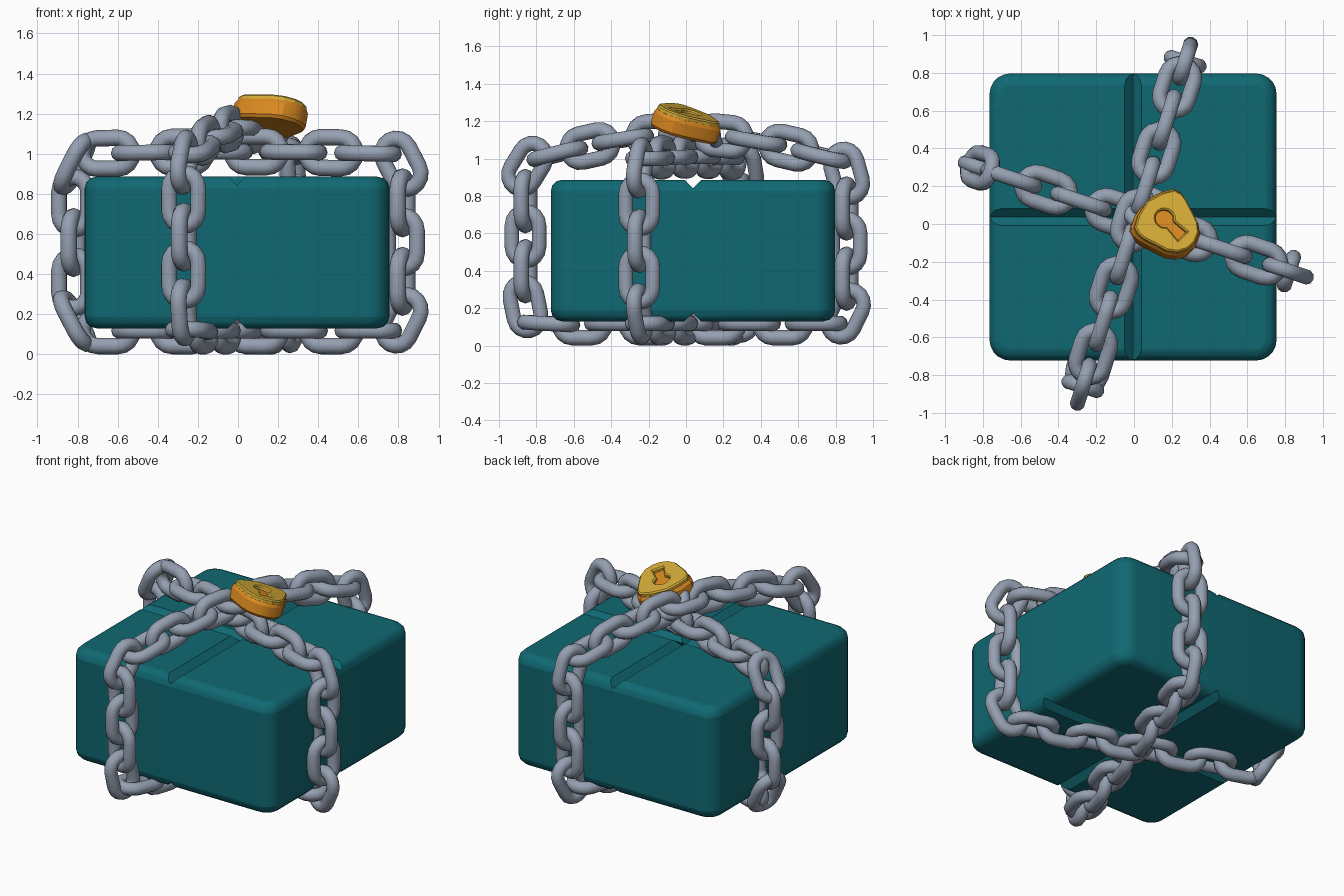
import bpy, bmesh, math
from mathutils import Vector, Matrix

if "Cube" in bpy.data.objects:
    bpy.data.objects.remove(bpy.data.objects["Cube"])

def material(name, rgb):
    m = bpy.data.materials.new(name)
    m.diffuse_color = (*rgb, 1)
    m.use_nodes = True
    m.node_tree.nodes["Principled BSDF"].inputs["Base Color"].default_value = m.diffuse_color
    return m

TEAL = material("teal", (0.005, 0.14, 0.17))
STEEL = material("steel_grey", (0.30, 0.35, 0.44))
GOLD = material("gold", (0.68, 0.42, 0.04))
ORANGE = material("orange_brass", (0.70, 0.25, 0.015))

def finish(name, bm, mat, angle=35):
    bmesh.ops.recalc_face_normals(bm, faces=bm.faces)
    me = bpy.data.meshes.new(name)
    bm.to_mesh(me)
    bm.free()
    ob = bpy.data.objects.new(name, me)
    bpy.context.collection.objects.link(ob)
    if mat:
        me.materials.append(mat)
    select(ob)
    bpy.ops.object.shade_smooth_by_angle(angle=math.radians(angle))
    return ob

def select(ob):
    bpy.ops.object.select_all(action='DESELECT')
    ob.select_set(True)
    bpy.context.view_layer.objects.active = ob

# --- Box: rounded block with V grooves crossing on top and bottom
C = Vector((-0.005, 0.037, 0.508))
HX, HZ = 0.76, 0.378
bm = bmesh.new()
bmesh.ops.create_cube(bm, size=1, matrix=Matrix.Translation(C) @ Matrix.Diagonal((2 * HX, 2 * HX, 2 * HZ, 1)))
upright = [e for e in bm.edges if abs(e.verts[0].co.z - e.verts[1].co.z) > 0.1]
bmesh.ops.bevel(bm, geom=upright, offset=0.11, segments=5, profile=0.5, affect='EDGES')
box = finish("box", bm, TEAL)
bev = box.modifiers.new("round", 'BEVEL')
bev.width, bev.segments, bev.limit_method = 0.06, 3, 'ANGLE'
bev.angle_limit = math.radians(40)
select(box)
bpy.ops.object.modifier_apply(modifier="round")
for axis in ('X', 'Y'):
    bm = bmesh.new()
    for s in (-1, 1):
        bmesh.ops.create_cone(bm, cap_ends=True, segments=4, radius1=0.044, radius2=0.044, depth=2,
                              matrix=Matrix.Translation(C + Vector((0, 0, s * HZ)))
                              @ Matrix.Rotation(math.pi / 2, 4, axis))
    # turn each bar so a ridge points into the box
    zs = [abs(abs(v.co.z - C.z) - HZ) for v in bm.verts]
    if max(zs) < 0.04:
        raise RuntimeError("groove bars are not edge down")
    cutter = finish("groove_cutter", bm, None)
    cutter.hide_render = True
    cut = box.modifiers.new("groove", 'BOOLEAN')
    cut.operation, cut.solver, cut.object = 'DIFFERENCE', 'EXACT', cutter
    select(box)
    bpy.ops.object.modifier_apply(modifier="groove")
    bpy.data.objects.remove(cutter)
bpy.ops.object.shade_smooth_by_angle(angle=math.radians(35))

# --- Chains
def add_link(bm, mat, length=0.345, width=0.235, r=0.041, sides=10):
    R, a = width / 2 - r, (length - width) / 2
    rings = []
    for side in (1, -1):
        for k in range(9):
            t = math.radians(-90 + 22.5 * k) + (0 if side == 1 else math.pi)
            ring = []
            for j in range(sides):
                p = 2 * math.pi * j / sides
                q = R + r * math.cos(p)
                ring.append(bm.verts.new(mat @ Vector((side * a + q * math.cos(t), q * math.sin(t), r * math.sin(p)))))
            rings.append(ring)
    for i, ring in enumerate(rings):
        nxt = rings[(i + 1) % len(rings)]
        for j in range(sides):
            k = (j + 1) % sides
            bm.faces.new((ring[j], nxt[j], nxt[k], ring[k]))

def loop_path(half, z_low, z_top, start_z, rise, r=0.08):
    """Rounded upright rectangle, its top run arched by rise."""
    pts = [Vector((half, start_z))]
    def corner(cx, cz, a0):
        for k in range(7):
            a = math.radians(a0 + 15 * k)
            pts.append(Vector((cx + r * math.cos(a), cz + r * math.sin(a))))
    corner(half - r, z_top - r, 0)
    w = half - r
    for k in range(1, 30):
        u = w - 2 * w * k / 30
        pts.append(Vector((u, z_top + rise * math.cos(math.pi * u / (2 * w)))))
    corner(-w, z_top - r, 90)
    corner(-w, z_low + r, 180)
    corner(w, z_low + r, 270)
    return pts

def sampler(pts):
    n = len(pts)
    lens = [(pts[(i + 1) % n] - pts[i]).length for i in range(n)]
    total = sum(lens)
    def at(s):
        s %= total
        for i in range(n):
            if s <= lens[i]:
                return pts[i].lerp(pts[(i + 1) % n], s / lens[i])
            s -= lens[i]
        return pts[0]
    return at, total

def chain(name, count, direction, centre, path):
    at, total = sampler(path)
    u = Vector((math.cos(direction), math.sin(direction), 0))
    side = Vector((0, 0, 1)).cross(u)
    bm = bmesh.new()
    for i in range(count):
        s = total * i / count
        p, d = at(s), at(s + 0.09) - at(s - 0.09)
        t = (u * d.x + Vector((0, 0, d.y))).normalized()
        nrm = side.cross(t)
        wide, thin = (nrm, side) if i % 2 == 0 else (side, nrm)
        m = Matrix((t, wide, thin)).transposed().to_4x4()
        add_link(bm, Matrix.Translation(centre + u * p.x + Vector((0, 0, p.y))) @ m)
    return finish(name, bm, STEEL, 80)

chain("side_to_side_chain", 26, math.radians(-18.5), Vector((0, 0.025, 0)),
      loop_path(0.865, 0.118, 1.0, 0.56, 0.01))
chain("front_to_back_chain", 28, math.radians(-107.5), Vector((0, 0, 0)),
      loop_path(0.90, 0.118, 1.0, 0.585, 0.13))

# --- Padlock: tilted shield lying on the crossing
n = Vector((0.17, 0.30, 1)).normalized()
u = Vector((1, -1, 0.13)).normalized()
v = n.cross(u)
LOCK = Matrix.Translation((0.19, 0.0, 1.245)) @ Matrix((u, v, n)).transposed().to_4x4()

half = [(-0.185, 0.0), (-0.16, 0.10), (-0.125, 0.165), (-0.085, 0.178), (-0.04, 0.172),
        (0.10, 0.125), (0.15, 0.085), (0.175, 0.03)]
shield = half + [(x, -y) for x, y in reversed(half[1:])]
keyhole = [(-0.04 + 0.058 * math.cos(math.radians(a)), 0.058 * math.sin(math.radians(a)))
           for a in range(36, 325, 24)] + [(0.10, -0.042), (0.10, 0.042)]

bm = bmesh.new()
rings = [[bm.verts.new(LOCK @ Vector((x * s, y * s, z))) for x, y in shield]
         for z, s in ((-0.115, 0.93), (-0.10, 1.0), (-0.035, 1.0), (-0.016, 0.94))]
for lo, hi in zip(rings, rings[1:]):
    for i in range(len(shield)):
        j = (i + 1) % len(shield)
        bm.faces.new((lo[i], lo[j], hi[j], hi[i]))
bm.faces.new(rings[0])
bm.faces.new(rings[-1])
finish("padlock_body", bm, ORANGE, 25)

# gold face plate with the keyhole cut through it
cu = bpy.data.curves.new("padlock_face", 'CURVE')
cu.dimensions, cu.fill_mode = '2D', 'BOTH'
cu.extrude, cu.bevel_depth, cu.bevel_resolution = 0.008, 0.008, 0
for pts, s in ((shield, 0.88), (keyhole, 1.0)):
    sp = cu.splines.new('POLY')
    sp.points.add(len(pts) - 1)
    for p, (x, y) in zip(sp.points, pts):
        p.co = (x * s, y * s, 0, 1)
    sp.use_cyclic_u = True
face = bpy.data.objects.new("padlock_face", cu)
bpy.context.collection.objects.link(face)
face.matrix_world = LOCK @ Matrix.Translation((0, 0, -0.008))
cu.materials.append(GOLD)
select(face)
bpy.ops.object.convert(target='MESH')
bpy.ops.object.shade_flat()

# shackle bar hooked around the chain crossing
cu = bpy.data.curves.new("padlock_shackle", 'CURVE')
cu.dimensions, cu.bevel_depth, cu.bevel_resolution, cu.use_fill_caps = '3D', 0.036, 3, True
arc = [(-0.10, 0.095)] + [(-0.15 - 0.095 * math.sin(math.radians(a)), 0.095 * math.cos(math.radians(a)))
                          for a in range(0, 181, 20)] + [(-0.10, -0.095)]
sp = cu.splines.new('POLY')
sp.points.add(len(arc) - 1)
for p, (x, y) in zip(sp.points, arc):
    p.co = (x, y, -0.065 + 0.5 * (x + 0.10), 1)
shackle = bpy.data.objects.new("padlock_shackle", cu)
bpy.context.collection.objects.link(shackle)
shackle.matrix_world = LOCK
cu.materials.append(STEEL)
select(shackle)
bpy.ops.object.convert(target='MESH')
bpy.ops.object.shade_smooth_by_angle(angle=math.radians(60))
